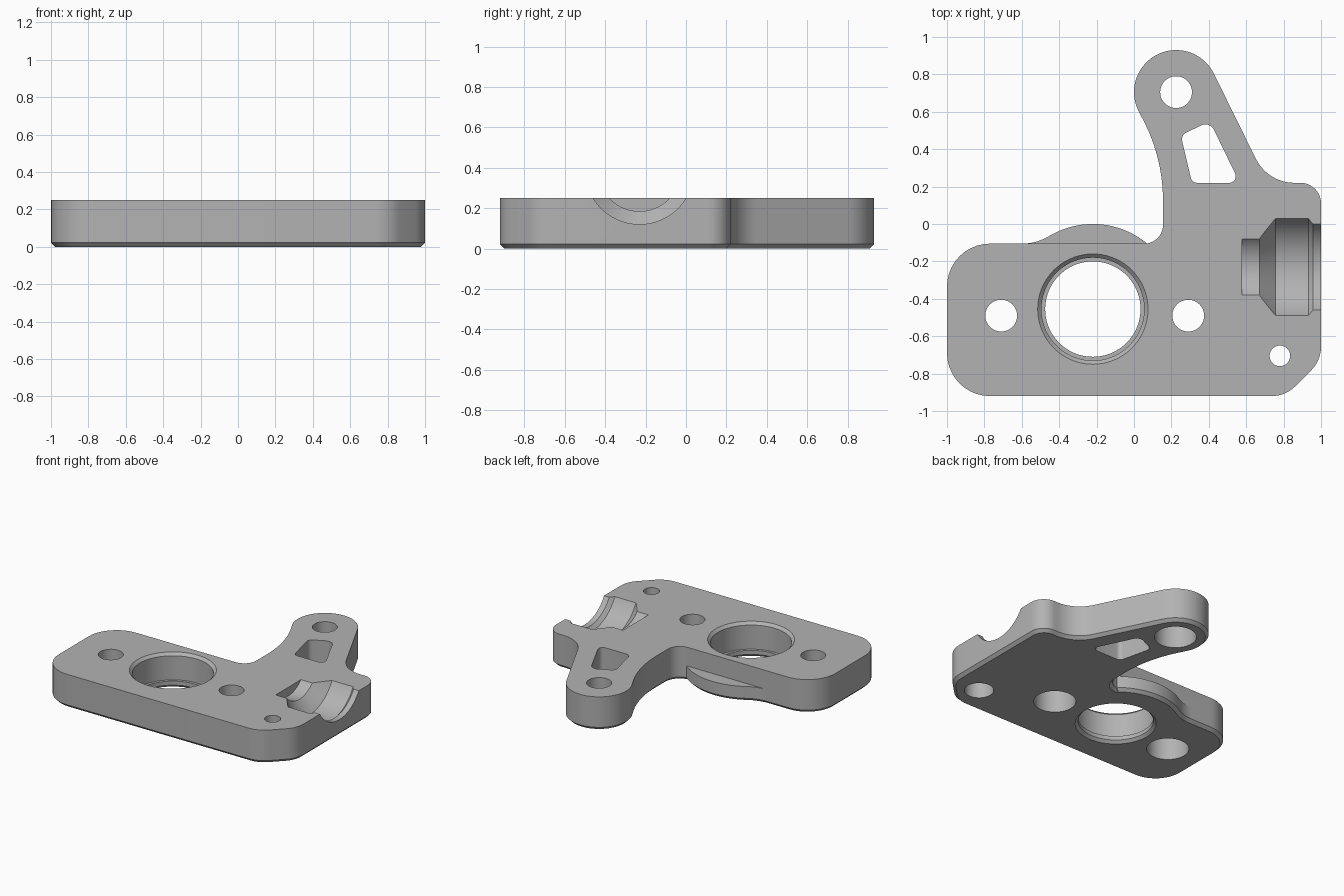
import bpy, bmesh
from math import radians, cos, sin, tan, pi
from mathutils import Vector, Matrix

cube = bpy.data.objects.get("Cube")
if cube:
    bpy.data.objects.remove(cube)

TOP = 0.25
grey = bpy.data.materials.new("machined grey")
grey.use_nodes = True
grey.diffuse_color = (0.45, 0.45, 0.45, 1)
grey.node_tree.nodes["Principled BSDF"].inputs["Base Color"].default_value = (0.45, 0.45, 0.45, 1)


def arc(cx, cy, r, a0, a1, n=12):
    return [(cx + r * cos(radians(a0 + (a1 - a0) * i / n)),
             cy + r * sin(radians(a0 + (a1 - a0) * i / n))) for i in range(n + 1)]


def rounded(corners, n=10):
    """Outline with a tangent arc at each (x, y, radius) corner."""
    pts = []
    for i, (x, y, r) in enumerate(corners):
        p = Vector((x, y))
        if r == 0:
            pts.append((x, y))
            continue
        a = (Vector(corners[i - 1][:2]) - p).normalized()
        b = (Vector(corners[(i + 1) % len(corners)][:2]) - p).normalized()
        half = a.angle(b) / 2
        c = p + (a + b).normalized() * r / sin(half)
        start, end = p + a * r / tan(half) - c, p + b * r / tan(half) - c
        turn = start.angle_signed(end)
        for k in range(n + 1):
            v = Matrix.Rotation(-turn * k / n, 2) @ start
            pts.append(tuple(c + v))
    return pts


def finish(name, bm):
    bmesh.ops.recalc_face_normals(bm, faces=bm.faces)
    me = bpy.data.meshes.new(name)
    bm.to_mesh(me)
    bm.free()
    me.materials.append(grey)
    ob = bpy.data.objects.new(name, me)
    bpy.context.collection.objects.link(ob)
    return ob


def prism(name, pts, z0, z1, chamfer=0):
    """Extruded outline, optionally chamfered around the underside."""
    bm = bmesh.new()
    base = bm.faces.new([bm.verts.new((x, y, z0 + chamfer)) for x, y in pts])
    ext = bmesh.ops.extrude_face_region(bm, geom=[base], use_keep_orig=True)
    for v in ext["geom"]:
        if isinstance(v, bmesh.types.BMVert):
            v.co.z = z1
    bmesh.ops.recalc_face_normals(bm, faces=bm.faces)
    if chamfer:
        bmesh.ops.inset_region(bm, faces=[base], thickness=chamfer, use_even_offset=True)
        for v in base.verts:
            v.co.z = z0
    return finish(name, bm)


def lathe(name, profile, place, n=72):
    """Closed turned solid from (radius, height) steps."""
    bm = bmesh.new()
    rings = [[bm.verts.new((r * cos(2 * pi * i / n), r * sin(2 * pi * i / n), h))
              for i in range(n)] for r, h in profile]
    for a, b in zip(rings, rings[1:]):
        for i in range(n):
            j = (i + 1) % n
            bm.faces.new((a[i], a[j], b[j], b[i]))
    bm.faces.new(rings[0])
    bm.faces.new(rings[-1])
    bm.transform(place)
    return finish(name, bm)


def combine(target, tool, operation):
    mod = target.modifiers.new(tool.name, "BOOLEAN")
    mod.operation, mod.solver, mod.object = operation, "EXACT", tool
    bpy.context.view_layer.objects.active = target
    bpy.ops.object.modifier_apply(modifier=mod.name)
    bpy.data.objects.remove(tool)


# Plate with the raised arm at the back
arm_tip = arc(0.225, 0.705, 0.225, 26, 210, 36)
arm_waist = arc(-0.775, 0.125, 0.93, 30, 0, 16)[1:]
corners = [(-1, -0.105, 0.23), (-1, -0.92, 0.23), (0.81, -0.92, 0.18),
           (1, -0.73, 0.18), (1, 0.22, 0.11), (0.715, 0.22, 0.23)]
outline = rounded(corners + [(x, y, 0) for x, y in arm_tip + arm_waist]
                  + [(0.155, -0.105, 0.1)])
plate = prism("bracket_plate", outline, 0, TOP, 0.022)

# Low boss behind the bore, blended into the back wall
boss_pts = ([(-0.6, -0.3), (0.06, -0.3)] + arc(-0.22, -0.455, 0.455, 51, 120.9, 30)
            + arc(-0.6, 0.18, 0.285, 300.9, 270, 12)[1:])
boss = prism("bore_boss", boss_pts, 0, 0.11, 0.022)
combine(plate, boss, "UNION")

# Stepped main bore
bore = lathe("bore_cutter", [(0.285, -0.01), (0.275, 0), (0.255, 0.02), (0.255, 0.05),
                             (0.275, 0.05), (0.275, 0.23), (0.295, TOP), (0.305, TOP + 0.01)],
             Matrix.Translation((-0.22, -0.455, 0)))
combine(plate, bore, "DIFFERENCE")

# Screw holes, counterbored from below: x, y, radius, head radius, head depth
for x, y, r, head, depth in [(-0.71, -0.49, 0.085, 0.143, 0.17), (0.29, -0.49, 0.085, 0.143, 0.17),
                             (0.225, 0.705, 0.085, 0.143, 0.17), (0.78, -0.705, 0.055, 0.1, 0.12)]:
    hole = lathe("hole_cutter", [(head, -0.1), (head, depth), (r, depth), (r, 0.4)],
                 Matrix.Translation((x, y, 0)), 48)
    combine(plate, hole, "DIFFERENCE")

# Window through the arm
window = rounded([(0.31, 0.22, 0.035), (0.565, 0.22, 0.035), (0.405, 0.55, 0.05),
                  (0.345, 0.52, 0.06), (0.25, 0.475, 0.04)], 6)
combine(plate, prism("window_cutter", window, -0.1, 0.4), "DIFFERENCE")

# Open turned socket in the side
socket = lathe("socket_cutter", [(0.205, 0.577), (0.205, 0.67), (0.295, 0.757), (0.295, 0.932),
                                 (0.269, 0.957), (0.269, 1.1)],
               Matrix.Translation((0, -0.23, 0.39)) @ Matrix.Rotation(pi / 2, 4, "Y"), 96)
combine(plate, socket, "DIFFERENCE")

bpy.ops.object.select_all(action="DESELECT")
plate.select_set(True)
bpy.context.view_layer.objects.active = plate
bpy.ops.object.shade_smooth_by_angle(angle=radians(25))
